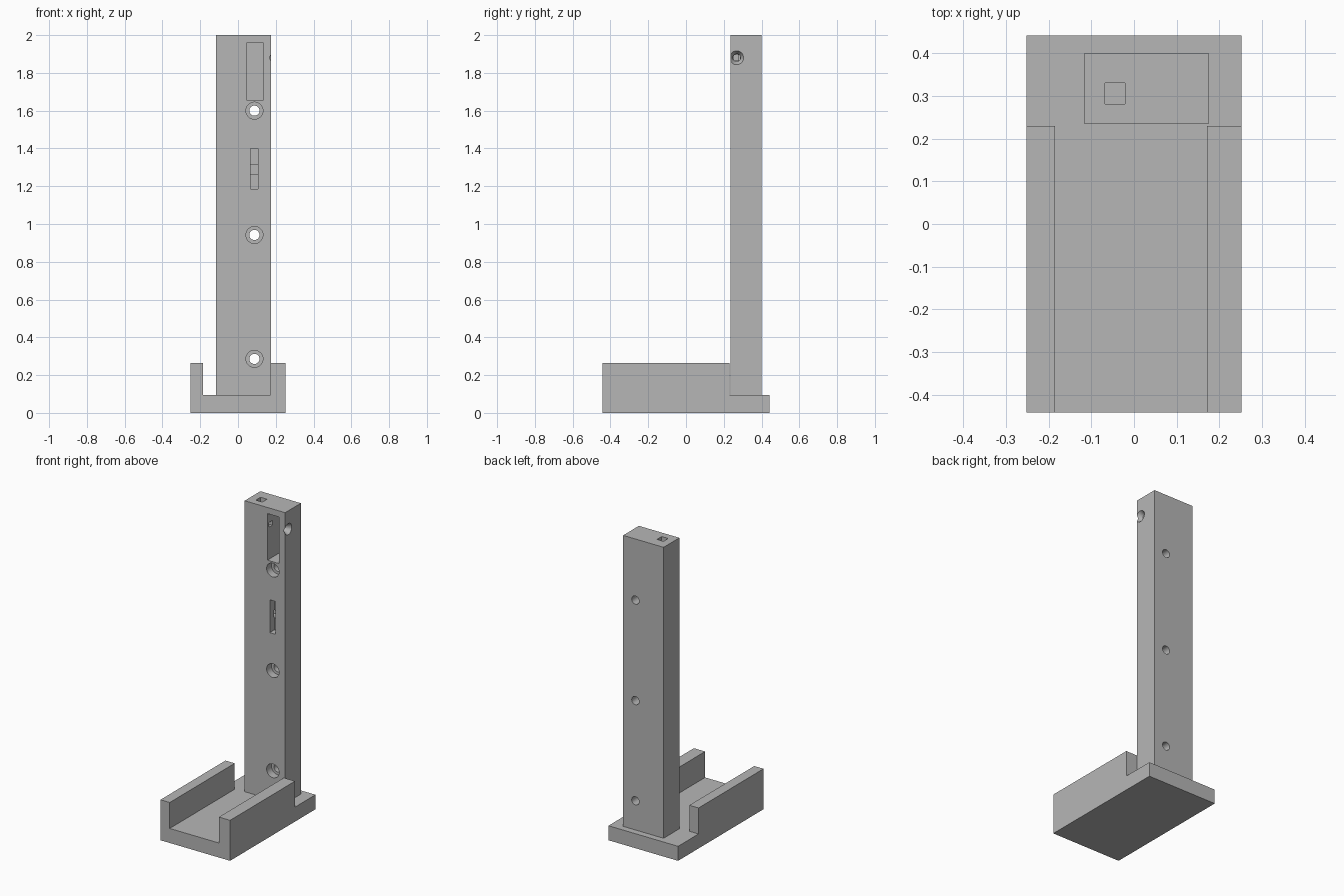
import bpy
import math

default = bpy.data.objects.get("Cube")
if default:
    bpy.data.objects.remove(default, do_unlink=True)

grey = bpy.data.materials.new("plain grey")
grey.use_nodes = True
colour = (0.47, 0.47, 0.47, 1)
grey.diffuse_color = colour
grey.node_tree.nodes["Principled BSDF"].inputs["Base Color"].default_value = colour


def finish(name):
    ob = bpy.context.object
    ob.name = name
    ob.data.materials.append(grey)
    bpy.ops.object.transform_apply(location=False, rotation=True, scale=True)
    return ob


def box(name, x, y, z):
    """Box from its (min, max) range on each axis."""
    centre = [sum(r) / 2 for r in (x, y, z)]
    bpy.ops.mesh.primitive_cube_add(size=1, location=centre)
    bpy.context.object.scale = [r[1] - r[0] for r in (x, y, z)]
    return finish(name)


def bore(name, r1, r2, depth, location, rotation):
    bpy.ops.mesh.primitive_cone_add(vertices=32, radius1=r1, radius2=r2, depth=depth,
                                    location=location, rotation=rotation)
    return finish(name)


def cut(target, cutter):
    mod = target.modifiers.new("cut", 'BOOLEAN')
    mod.operation = 'DIFFERENCE'
    mod.solver = 'EXACT'
    mod.object = cutter
    bpy.ops.object.select_all(action='DESELECT')
    bpy.context.view_layer.objects.active = target
    target.select_set(True)
    bpy.ops.object.modifier_apply(modifier=mod.name)
    bpy.data.objects.remove(cutter, do_unlink=True)


# Tray: floor plate and two side walls, cut from one block
tray = box("tray", (-0.252, 0.252), (-0.442, 0.442), (0, 0.265))
cut(tray, box("tray_channel", (-0.185, 0.171), (-0.6, 0.6), (0.095, 0.4)))
cut(tray, box("tray_back_step", (-0.4, 0.4), (0.23, 0.6), (0.095, 0.4)))

# Upright column
column = box("column", (-0.117, 0.176), (0.236, 0.399), (0.095, 2.0))

# Three counterbored screw holes through the column
for z in (0.286, 0.942, 1.6):
    turn = (math.pi / 2, 0, 0)
    cut(column, bore("screw_hole", 0.027, 0.027, 0.4, (0.087, 0.32, z), turn))
    cut(column, bore("counterbore", 0.045, 0.045, 0.1, (0.087, 0.236, z), turn))

# Front pocket and narrow slot
cut(column, box("pocket", (0.048, 0.133), (0.1, 0.355), (1.655, 1.96)))
cut(column, box("slot", (0.065, 0.105), (0.1, 0.283), (1.185, 1.4)))

# Square wire duct: down from the top, then across to the slot
cut(column, box("vertical_duct", (-0.068, -0.021), (0.281, 0.33), (1.265, 2.1)))
cut(column, box("cross_duct", (-0.05, 0.105), (0.2815, 0.3295), (1.266, 1.315)))

# Countersunk side hole into the pocket, with a small square hole beyond it
cut(column, bore("side_hole", 0.02, 0.02, 0.1, (0.15, 0.268, 1.88), (0, math.pi / 2, 0)))
cut(column, bore("countersink", 0.017, 0.038, 0.036, (0.16, 0.268, 1.88), (0, math.pi / 2, 0)))
cut(column, box("inner_hole", (-0.04, 0.06), (0.253, 0.286), (1.865, 1.895)))

# Flat faces, with smooth round bores
for ob in (tray, column):
    bpy.ops.object.select_all(action='DESELECT')
    bpy.context.view_layer.objects.active = ob
    ob.select_set(True)
    bpy.ops.object.shade_smooth_by_angle(angle=math.radians(25))
